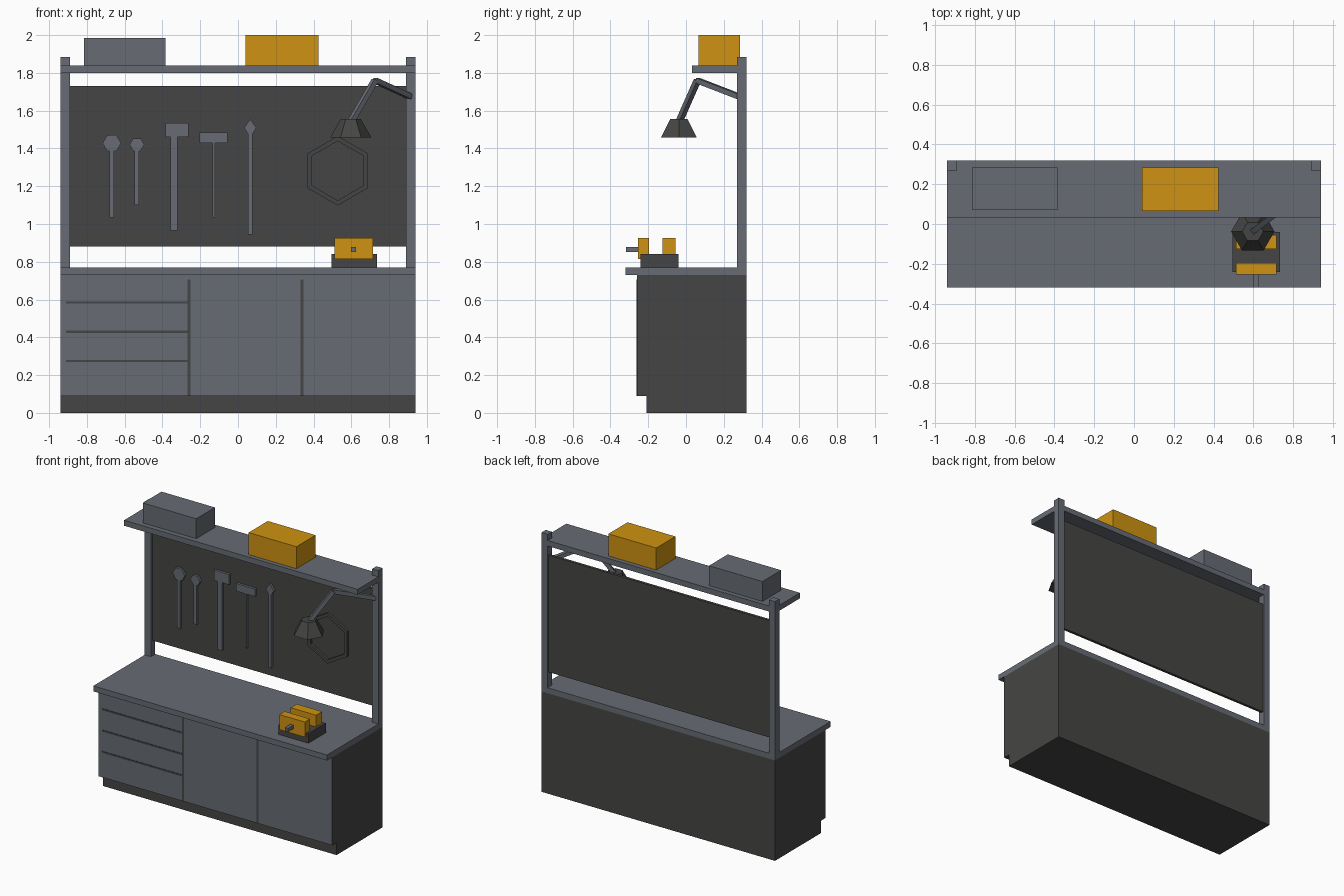
import bpy, bmesh, math
from mathutils import Vector

cube = bpy.data.objects.get("Cube")
if cube:
    bpy.data.objects.remove(cube, do_unlink=True)


def material(name, rgb):
    m = bpy.data.materials.new(name)
    m.use_nodes = True
    m.diffuse_color = (*rgb, 1)
    m.node_tree.nodes["Principled BSDF"].inputs["Base Color"].default_value = (*rgb, 1)
    return m


steel = material("blue_grey_steel", (0.135, 0.15, 0.175))
dark = material("dark_grey", (0.06, 0.06, 0.058))
yellow = material("amber_yellow", (0.62, 0.29, 0.006))


def finish(name, bm, *mats):
    bmesh.ops.recalc_face_normals(bm, faces=bm.faces)
    mesh = bpy.data.meshes.new(name)
    bm.to_mesh(mesh)
    bm.free()
    for m in mats:
        mesh.materials.append(m)
    obj = bpy.data.objects.new(name, mesh)
    bpy.context.collection.objects.link(obj)
    return obj


def box(name, x, y, z, mat):
    """Box from (min, max) ranges on each axis."""
    bm = bmesh.new()
    bmesh.ops.create_cube(bm, size=1)
    for v in bm.verts:
        v.co = [r[0] if c < 0 else r[1] for c, r in zip(v.co, (x, y, z))]
    return finish(name, bm, mat)


def prism(name, points, offset, *mats):
    """Closed outline extruded along a vector."""
    bm = bmesh.new()
    face = bm.faces.new([bm.verts.new(p) for p in points])
    out = bmesh.ops.extrude_face_region(bm, geom=[face], use_keep_orig=True)
    verts = [g for g in out["geom"] if isinstance(g, bmesh.types.BMVert)]
    bmesh.ops.translate(bm, verts=verts, vec=offset)
    return finish(name, bm, *mats)


def hexagon(cx, cz, r, y, turn=0.0):
    angles = [turn + math.tau * i / 6 for i in range(6)]
    return [Vector((cx + r * math.cos(a), y, cz + r * math.sin(a))) for a in angles]


def bar(name, a, b, width, mat):
    """Square bar between two points."""
    a, b = Vector(a), Vector(b)
    bm = bmesh.new()
    bmesh.ops.create_cube(bm, size=1)
    rot = (b - a).to_track_quat("Z", "Y")
    for v in bm.verts:
        v.co = rot @ Vector((v.co.x * width, v.co.y * width, v.co.z * (b - a).length)) + (a + b) / 2
    return finish(name, bm, mat)


W, BACK, FRONT = 0.94, 0.32, -0.26

# Cabinet with a recessed toe kick; only the tall front face is steel
profile = [(BACK, 0), (-0.21, 0), (-0.21, 0.09), (FRONT, 0.09), (FRONT, 0.73), (BACK, 0.73)]
cabinet = prism("cabinet", [(-W, y, z) for y, z in profile], (2 * W, 0, 0), dark, steel)
for p in cabinet.data.polygons:
    if p.normal.y < -0.9 and p.center.z > 0.2:
        p.material_index = 1
box("worktop", (-W, W), (-0.32, BACK), (0.73, 0.77), steel)

# Drawer and door gaps
gap_y = (FRONT - 0.003, FRONT + 0.003)
for i, z in enumerate((0.275, 0.43, 0.585)):
    box(f"drawer_gap_{i + 1}", (-0.91, -0.265), gap_y, (z - 0.006, z + 0.006), dark)
for name, x in (("left", 0.34), ("right", -0.259)):
    box(f"door_gap_{name}", (x - 0.008, x + 0.008), gap_y, (0.09, 0.705), dark)

# Uprights, back board and shelf
for name, s in (("left", 1), ("right", -1)):
    box(f"upright_{name}", sorted((s * 0.89, s * W)), (0.27, BACK), (0.77, 1.885), steel)
box("tool_board", (-0.89, 0.89), (0.29, 0.31), (0.88, 1.73), dark)
box("shelf", (-W, W), (0.033, BACK - 0.001), (1.80, 1.84), steel)
box("grey_storage_box", (-0.815, -0.385), (0.07, 0.285), (1.84, 1.985), steel)
box("yellow_storage_box", (0.04, 0.425), (0.065, 0.285), (1.84, 2.0), yellow)

# Hanging tools
tool_y = (0.272, 0.292)
depth = (0, 0.02, 0)
for i, (x, z, r, low) in enumerate(((-0.668, 1.428, 0.049, 1.035), (-0.535, 1.42, 0.039, 1.10))):
    box(f"wrench_handle_{i + 1}", (x - 0.012, x + 0.012), tool_y, (low, z - r * 0.8), steel)
    prism(f"wrench_head_{i + 1}", hexagon(x, z, r, tool_y[0]), depth, steel)
box("hammer_handle", (-0.357, -0.32), tool_y, (0.965, 1.46), steel)
box("hammer_head", (-0.385, -0.262), tool_y, (1.46, 1.535), steel)
box("mallet_handle", (-0.136, -0.121), tool_y, (1.035, 1.43), steel)
box("mallet_head", (-0.205, -0.055), tool_y, (1.43, 1.485), steel)
box("chisel_shaft", (0.053, 0.077), tool_y, (0.945, 1.475), steel)
diamond = [(0.065, 1.455), (0.097, 1.51), (0.065, 1.555), (0.033, 1.51)]
prism("chisel_tip", [(x, tool_y[0], z) for x, z in diamond], depth, steel)

# Hexagonal hose coil
bm = bmesh.new()
rings = []
for r, y in ((0.184, tool_y[0]), (0.157, tool_y[0]), (0.157, tool_y[1]), (0.184, tool_y[1])):
    rings.append([bm.verts.new(p) for p in hexagon(0.528, 1.282, r, y, math.pi / 6)])
for k in range(4):
    a, b = rings[k], rings[(k + 1) % 4]
    for i in range(6):
        j = (i + 1) % 6
        bm.faces.new((a[i], a[j], b[j], b[i]))
finish("hose_coil", bm, dark)

# Lamp: two arms and a six-sided shade
elbow = (0.725, 0.06, 1.76)
bar("lamp_upper_arm", (0.91, 0.28, 1.675), elbow, 0.028, steel)
bar("lamp_lower_arm", elbow, (0.6, -0.035, 1.545), 0.028, steel)
bm = bmesh.new()
bmesh.ops.create_cone(bm, cap_ends=True, segments=6, radius1=0.109, radius2=0.053, depth=0.098)
bmesh.ops.rotate(bm, verts=bm.verts, matrix=Vector((0, 1, 0)).rotation_difference(Vector((1, 0, 0))).to_matrix())
bmesh.ops.translate(bm, verts=bm.verts, vec=(0.597, -0.038, 1.507))
finish("lamp_shade", bm, dark)

# Bench vise
box("vise_base", (0.495, 0.735), (-0.24, -0.04), (0.77, 0.84), dark)
for name, y in (("front", (-0.255, -0.195)), ("back", (-0.125, -0.055))):
    box(f"vise_jaw_{name}", (0.512, 0.716), y, (0.815, 0.925), yellow)
box("vise_screw", (0.599, 0.625), (-0.318, -0.25), (0.852, 0.878), steel)
